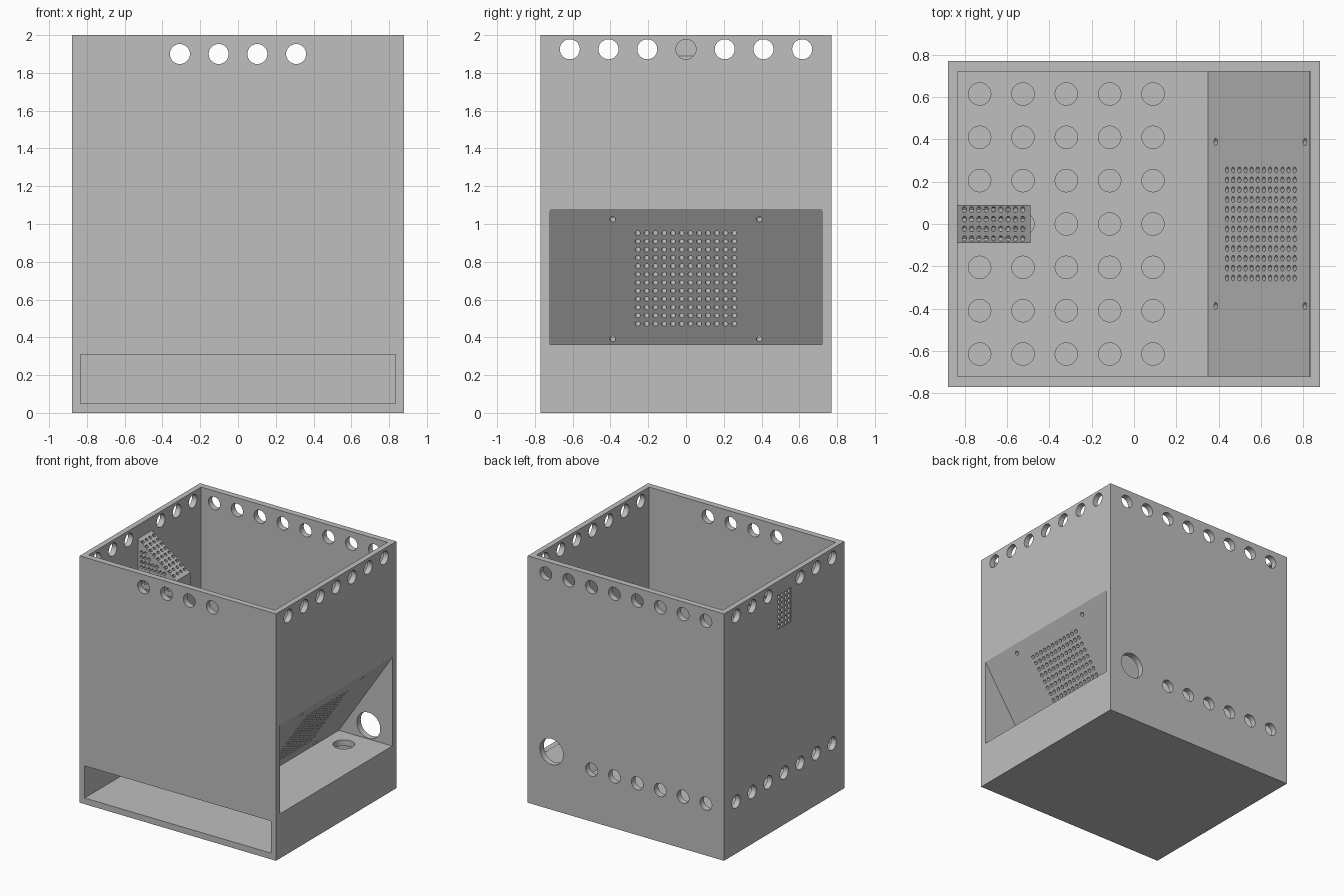
import bpy, bmesh
from mathutils import Vector, Matrix

if "Cube" in bpy.data.objects:
    bpy.data.objects.remove(bpy.data.objects["Cube"], do_unlink=True)

grey = bpy.data.materials.new("plain grey")
grey.use_nodes = True
COLOUR = (0.52, 0.52, 0.52, 1)
grey.diffuse_color = COLOUR
grey.node_tree.nodes["Principled BSDF"].inputs["Base Color"].default_value = COLOUR

W, D, H = 0.88, 0.77, 2.0       # outer half width, half depth, height
IW, ID = 0.835, 0.72            # inner half width, half depth
SHELF = 0.36                    # top of the shelf
PITCH, R = 0.205, 0.053         # vent spacing and radius
X, Y, Z = Vector((1, 0, 0)), Vector((0, 1, 0)), Vector((0, 0, 1))


def to_object(bm, name):
    bmesh.ops.recalc_face_normals(bm, faces=bm.faces)
    mesh = bpy.data.meshes.new(name)
    bm.to_mesh(mesh)
    bm.free()
    mesh.materials.append(grey)
    ob = bpy.data.objects.new(name, mesh)
    bpy.context.collection.objects.link(ob)
    return ob


def box(name, x0, x1, y0, y1, z0, z1):
    bm = bmesh.new()
    size = Matrix.Diagonal((x1 - x0, y1 - y0, z1 - z0, 1))
    mid = Matrix.Translation(((x0 + x1) / 2, (y0 + y1) / 2, (z0 + z1) / 2))
    bmesh.ops.create_cube(bm, size=1, matrix=mid @ size)
    return to_object(bm, name)


def prism(name, profile, half):
    """Extrude an x-z profile along y."""
    bm = bmesh.new()
    face = bm.faces.new([bm.verts.new((x, -half, z)) for x, z in profile])
    ext = bmesh.ops.extrude_face_region(bm, geom=[face])["geom"]
    verts = [v for v in ext if isinstance(v, bmesh.types.BMVert)]
    bmesh.ops.translate(bm, verts=verts, vec=(0, 2 * half, 0))
    return to_object(bm, name)


def rods(holes, length, segments=32):
    """One cutter made of many cylinders: (centre, axis, radius)."""
    bm = bmesh.new()
    for centre, axis, radius in holes:
        turn = axis.to_track_quat('Z', 'Y').to_matrix().to_4x4()
        bmesh.ops.create_cone(bm, cap_ends=True, segments=segments, radius1=radius,
                              radius2=radius, depth=length,
                              matrix=Matrix.Translation(centre) @ turn)
    return to_object(bm, "cutter")


def cut(ob, cutter):
    cutter.hide_render = True
    mod = ob.modifiers.new("cut", 'BOOLEAN')
    mod.operation, mod.solver, mod.object = 'DIFFERENCE', 'EXACT', cutter
    bpy.context.view_layer.objects.active = ob
    bpy.ops.object.modifier_apply(modifier=mod.name)
    bpy.data.objects.remove(cutter, do_unlink=True)


def steps(count, pitch=PITCH, mid=0.0):
    return [mid + (i - (count - 1) / 2) * pitch for i in range(count)]


# Housing: open bin above, tray slot below, opening in the +x side
housing = box("housing", -W, W, -D, D, 0, H)
cut(housing, box("cutter", -IW, IW, -ID, ID, SHELF, H + 0.1))
cut(housing, box("cutter", -IW, IW, -D - 0.1, ID, 0.05, 0.31))
cut(housing, box("cutter", IW - 0.1, W + 0.1, -ID + 0.001, ID - 0.001, SHELF + 0.001, 1.08))
cut(housing, box("cutter", -W - 0.1, -IW + 0.1, -0.09, 0.09, 1.61, 1.89))

# Vents in the walls
high, low, side_high = 1.90, 0.42, 1.925
vents = [(Vector((x, -D, high)), Y, R) for x in steps(4)]
vents += [(Vector((x, D, high)), Y, R) for x in steps(8)]
vents += [(Vector((x, D, low)), Y, R) for x in steps(8)[:6]]
vents.append((Vector((0.666, D, 0.47)), Y, 0.105))
cut(housing, rods(vents, 0.2))
vents = [(Vector((W, y, side_high)), X, R) for y in steps(7)]
vents += [(Vector((-W, y, side_high)), X, R) for y in steps(7) if abs(y) > 0.1]
vents += [(Vector((-W, y, low)), X, R) for y in steps(7)]
cut(housing, rods(vents, 0.2))

# Drain holes in the shelf
drains = [(Vector((x, y, 0.335)), Z, R) for x in steps(5, mid=-0.32) for y in steps(7)]
drains.append((Vector((0.57, 0.54, 0.335)), Z, 0.08))
cut(housing, rods(drains, 0.15))

# Sloping panel with a perforated field and four screw holes
foot, top = Vector((0.35, 0, SHELF)), Vector((0.83, 0, 1.08))
lean = 0.05
panel = prism("sloping_panel", [(foot.x, foot.z), (foot.x + lean, foot.z),
                                (top.x + lean, top.z), (top.x, top.z)], ID)
slope = top - foot
normal = Vector((slope.z, 0, -slope.x)).normalized()
holes = [(foot + slope * t + Y * y, normal, 0.014)
         for t in steps(12, 0.0606, 0.52) for y in steps(12, 0.0464)]
holes += [(foot + slope * t + Y * y, normal, 0.016)
          for t in (0.075, 0.955) for y in (-0.388, 0.388)]
cut(panel, rods(holes, 0.2, 14))

# Perforated hood inside the -x wall
x0, x1, z_low, z_end, z_top = -IW, -0.49, 1.50, 1.64, 1.89
wall = 0.02
hood = prism("perforated_hood", [(x0, z_low), (x1, z_low), (x1, z_end), (x0, z_top)], 0.09)
drop = (z_top - z_end) / (x1 - x0)
cut(hood, prism("cutter", [(x0 - 0.05, z_low + wall), (x1 - wall, z_low + wall),
                           (x1 - wall, z_end - wall), (x0 - 0.05, z_top - wall)], 0.09 - wall))
up = Vector((drop, 0, 1)).normalized()
columns = steps(9, 0.0345, -0.664)
roof = [(Vector((x, y, z_top - (x - x0) * drop)), up, 0.013)
        for x in columns for y in steps(4, 0.046)]
cut(hood, rods(roof, 0.07, 12))
sides = [(Vector((x, 0, z)), Y, 0.013) for x in columns
         for z in steps(8, 0.04, 1.69) if z < z_top - (x - x0) * drop - 0.045]
cut(hood, rods(sides, 0.3, 12))

# Perforated grille filling the slot in the -x wall
grille = box("slot_grille", -W + 0.005, -W + 0.025, -0.09, 0.09, 1.61, 1.89)
mesh_holes = [(Vector((-W, y, z)), X, 0.014)
              for y in steps(4, 0.044) for z in steps(7, 0.04, 1.75)]
cut(grille, rods(mesh_holes, 0.2, 14))

# Smooth hole walls, crisp edges
bpy.ops.object.select_all(action='DESELECT')
for ob in (housing, panel, hood, grille):
    ob.select_set(True)
bpy.context.view_layer.objects.active = housing
bpy.ops.object.shade_smooth_by_angle()
